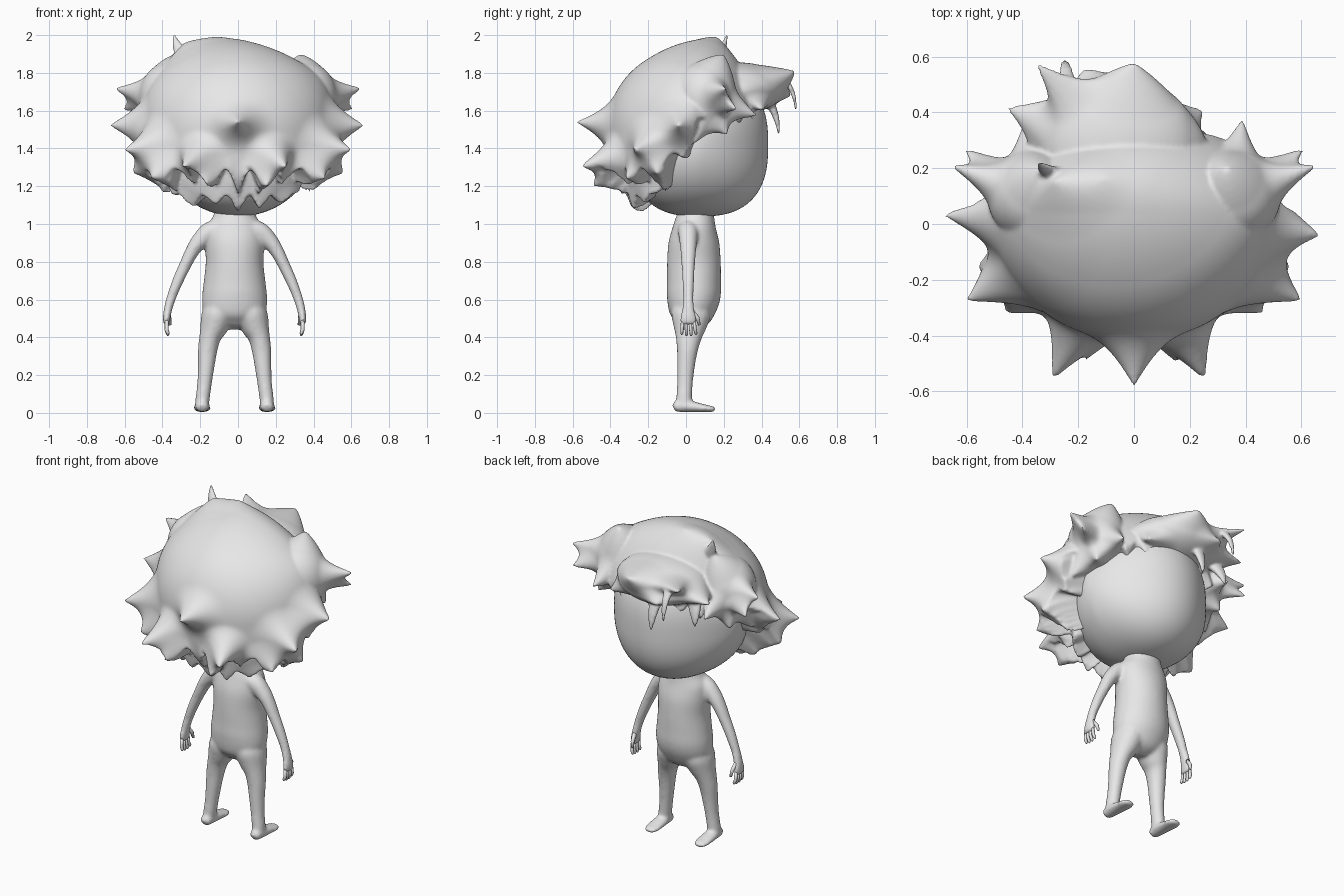
import bpy, bmesh, math
from mathutils import Vector as V

cube = bpy.data.objects.get("Cube")
if cube:
    bpy.data.objects.remove(cube)

grey = bpy.data.materials.new("plain_grey")
grey.use_nodes = True
grey.diffuse_color = (0.8, 0.8, 0.8, 1)
grey.node_tree.nodes["Principled BSDF"].inputs["Base Color"].default_value = (0.8, 0.8, 0.8, 1)


def finish(bm, name):
    bmesh.ops.recalc_face_normals(bm, faces=bm.faces)
    for f in bm.faces:
        f.smooth = True
    mesh = bpy.data.meshes.new(name)
    bm.to_mesh(mesh)
    bm.free()
    mesh.materials.append(grey)
    ob = bpy.data.objects.new(name, mesh)
    bpy.context.collection.objects.link(ob)
    return ob


def fuse(ob, voxel, rounds):
    """Merge overlapping closed pieces into one soft skin."""
    mod = ob.modifiers.new("fuse", 'REMESH')
    mod.mode = 'VOXEL'
    mod.voxel_size = voxel
    mod.use_smooth_shade = True
    soft = ob.modifiers.new("soften", 'SMOOTH')
    soft.factor = 0.5
    soft.iterations = rounds


def spline(rows, steps=4):
    """Catmull-Rom curve through rows of numbers."""
    out = []
    for i in range(len(rows) - 1):
        a, b, c, d = (rows[min(max(i + k, 0), len(rows) - 1)] for k in (-1, 0, 1, 2))
        for k in range(steps):
            t = k / steps
            out.append([q + .5 * t * (r - p + t * (2 * p - 5 * q + 4 * r - s + t * (3 * (q - r) + s - p)))
                        for p, q, r, s in zip(a, b, c, d)])
    return out + [list(rows[-1])]


def tube(bm, rows, sides=16):
    """Closed tube through rows of x, y, z, width radius, depth radius."""
    pts = [V(r[:3]) for r in rows]
    run = (pts[-1] - pts[0]).normalized()
    ref = V((0, 0, 1)) if abs(run.y) > 0.75 else V((0, 1, 0))
    rings = []
    for i, p in enumerate(pts):
        ra, rb = rows[i][3:]
        t = (pts[min(i + 1, len(pts) - 1)] - pts[max(i - 1, 0)]).normalized()
        a = t.cross(ref).normalized()
        b = a.cross(t)
        angles = [math.tau * k / sides for k in range(sides)]
        rings.append([bm.verts.new(p + a * ra * math.cos(q) + b * rb * math.sin(q)) for q in angles])
    for r, s in zip(rings, rings[1:]):
        for k in range(sides):
            n = (k + 1) % sides
            bm.faces.new((r[k], r[n], s[n], s[k]))
    bm.faces.new(rings[0])
    bm.faces.new(rings[-1])


def lock(bm, base, tip, r, bend):
    """Curved, pointed strand of hair."""
    a, c = V(base), V(tip)
    b = (a + c) / 2 + V(bend)
    rows = []
    for i in range(7):
        t = i / 6
        rad = r * (1 - t) ** 0.8 + 0.003
        rows.append([*(a * (1 - t) ** 2 + b * 2 * t * (1 - t) + c * t * t), rad, rad * .6])
    tube(bm, rows, 10)


def pulled_ball(bm, center, radii, spikes, detail, boxy=2):
    """Ellipsoid with skin drawn out to (tip, reach, sharpness); boxy squares its lower half."""
    verts = bmesh.ops.create_icosphere(bm, subdivisions=detail, radius=1)["verts"]
    c, rad = V(center), V(radii)

    def surface(u):
        e = boxy if u.z < 0 else 2
        return c + u * rad * (math.hypot(u.x, u.y) ** e + abs(u.z) ** e) ** (-1 / e)

    pulls = []
    for tip, reach, power in spikes:
        d = V([(t - o) / r for t, o, r in zip(tip, c, rad)]).normalized()
        pulls.append((d, V(tip) - surface(d), reach, power))
    for v in verts:
        u = v.co.normalized()
        p = surface(u)
        for d, off, reach, power in pulls:
            w = 1 - u.angle(d) / reach
            if w > 0:
                p += off * w ** power
        v.co = p
    return verts


def hair_shell(bm, center, radii, spikes, low, depth, teeth, start):
    """Hanging hair with a ragged hem that climbs from the nape to the brow."""
    core = V((0, .07, 1.45))
    for v in pulled_ball(bm, center, radii, spikes, 6, 3.2):
        p = v.co
        turn = math.atan2(p.x, center[1] - p.y)
        climb = min(max((abs(math.degrees(turn)) - start) / 45, 0), 1)
        climb = climb * climb * (3 - 2 * climb)
        zigzag = abs((turn * teeth / math.tau) % 1 * 2 - 1)
        hang = depth * (1 + .35 * math.sin(turn * 5 + 1)) * (1 - .5 * climb)
        hem = low + (1.58 - low) * climb - hang * zigzag
        if p.y > center[1]:
            p.y = center[1] + (p.y - center[1]) * .76
        s = min(max((p.z - hem) / .05, 0), 1)
        v.co = (core + (p - core) * .6).lerp(p, s)


# Body: torso, limbs and feet fused into one smooth skin
CX = -0.018
bm = bmesh.new()
torso = [(1.10, .10, .05, .09), (1.04, .115, .05, .10), (0.98, .15, .045, .115), (0.90, .158, .042, .135),
         (0.80, .153, .042, .142), (0.70, .163, .042, .143), (0.62, .172, .04, .143),
         (0.55, .168, .03, .128), (0.49, .135, .02, .10), (0.45, .06, .01, .045)]
tube(bm, spline([(CX, y, z, rx, ry) for z, rx, y, ry in torso]), 32)
leg = [(.07, .60, .03, .06, .09), (.09, .52, .026, .084, .105), (.11, .455, .02, .075, .088),
       (.13, .40, .014, .058, .07), (.143, .33, .007, .052, .056), (.15, .25, 0, .045, .048),
       (.16, .15, -.006, .039, .042), (.17, .07, -.01, .038, .042), (.173, .035, -.01, .034, .036)]
foot = [(-.068, .028, .016, .016), (-.057, .034, .034, .03), (0, .036, .041, .033),
        (.06, .03, .045, .026), (.11, .023, .047, .019), (.144, .02, .037, .016), (.156, .018, .02, .009)]
arm = [(.06, .98, .05, .06), (.13, .958, .055, .055), (.185, .91, .046, .048), (.222, .86, .038, .043),
       (.258, .79, .033, .037), (.30, .70, .03, .032), (.335, .61, .026, .028), (.352, .55, .023, .033),
       (.36, .50, .02, .045), (.36, .465, .016, .042)]
for s in (-1, 1):
    tube(bm, spline([(CX + s * x, y, z, a, b) for x, z, y, a, b in leg]))
    tube(bm, [(CX + s * .172, y, z, a, b) for y, z, a, b in foot])
    tube(bm, spline([(CX + s * x, .012, z, a, b) for x, z, a, b in arm]))
fuse(finish(bm, "body"), .008, 18)

# Fingers and thumbs
bm = bmesh.new()
for s in (-1, 1):
    for k in range(4):
        y = -.018 + k * .02
        low = .405 + .006 * abs(k - 1.5)
        tube(bm, [(CX + s * .36, y, .49, .01, .009), (CX + s * .36, y * 1.15, .44, .011, .009),
                  (CX + s * .353, y * 1.25, low + .008, .009, .008), (CX + s * .352, y * 1.25, low, .004, .004)], 8)
    tube(bm, [(CX + s * .352, .03, .54, .012, .014), (CX + s * .346, .062, .50, .011, .011),
              (CX + s * .342, .071, .465, .008, .007)], 8)
finish(bm, "fingers")

# Head: tall flat profile, narrowing towards the face
bm = bmesh.new()
bmesh.ops.create_icosphere(bm, subdivisions=5, radius=1)
for v in bm.verts:
    u = v.co.normalized()
    n = (u.x ** 2 + (abs(u.y) ** 2.6 + abs(u.z) ** 2.6) ** (2 / 2.6)) ** -.5
    slim = 1 - .18 * max(u.y, 0)
    v.co = V((0, .07, 1.42)) + V((u.x * .41 * slim, u.y * .365, u.z * .38)) * n
finish(bm, "head")

# Main hair: shaggy dome with spikes and a ragged hem
hair = bmesh.new()
spikes = [((0, -.59, 1.54), .4, 2.4), ((-.30, -.57, 1.30), .3, 2), ((.26, -.57, 1.30), .3, 2),
          ((-.18, -.49, 1.2), .25, 1.8), ((.15, -.49, 1.2), .25, 1.8), ((-.1, .2, 1.98), .9, 1.4),
          ((-.27, .18, 1.92), .5, 1.6), ((-.68, .03, 1.52), .4, 2), ((.67, -.04, 1.52), .4, 2)]
for s in (-1, 1):
    spikes += [((s * .61, -.28, 1.39), .4, 2), ((s * .45, .04, 1.77), .8, 1.4),
               ((s * .55, -.15, 1.27), .28, 1.8), ((s * .46, -.32, 1.24), .28, 1.8)]
hair_shell(hair, (0, .04, 1.5), (.51, .46, .44), spikes, 1.25, .14, 21, 62)

# Nape: shorter inner layer hanging below the dome
nape = [((x, -.33 + abs(x) * .5, 1.06), .3, 1.6) for x in (-.31, -.1, .1, .29)]
hair_shell(hair, (-.02, .03, 1.40), (.42, .37, .39), nape, 1.1, .08, 17, 50)

# Side tufts: puffs above the ears
for s in (-1, 1):
    tips = [((s * .67, .215, 1.72), .6, 2.2), ((s * .61, .275, 1.60), .4, 2), ((s * .39, .385, 1.57), .6, 2),
            ((s * .50, .04, 1.42), .6, 1.6), ((s * .46, .22, 1.47), .5, 1.6), ((s * .33, .2, 1.9), .8, 1.4)]
    pulled_ball(hair, (s * .35, .1, 1.67), (.175, .17, .19), tips, 5)

# Fringe: swept forward over the forehead
tips = [((-.37, .595, 1.82), .5, 2.4), ((-.47, .42, 1.70), .6, 2), ((.25, .41, 1.60), .5, 1.8),
        ((-.18, .56, 1.68), .5, 1.6), ((0, .58, 1.81), .7, 1.5), ((-.38, .24, 1.66), .5, 1.5),
        ((.27, .26, 1.68), .7, 1.3)]
pulled_ball(hair, (-.05, .28, 1.72), (.28, .25, .135), tips, 5)

# Loose strands around the fringe and crown
lock(hair, (-.27, .17, 1.87), (-.34, .22, 2.01), .05, (-.02, 0, -.02))
lock(hair, (-.24, .5, 1.78), (-.25, .58, 1.57), .03, (0, .05, .04))
lock(hair, (-.1, .42, 1.68), (-.1, .49, 1.46), .045, (0, .04, 0))
lock(hair, (-.28, .32, 1.7), (-.34, .4, 1.52), .06, (-.03, .03, 0))
fuse(finish(hair, "hair"), .009, 3)
